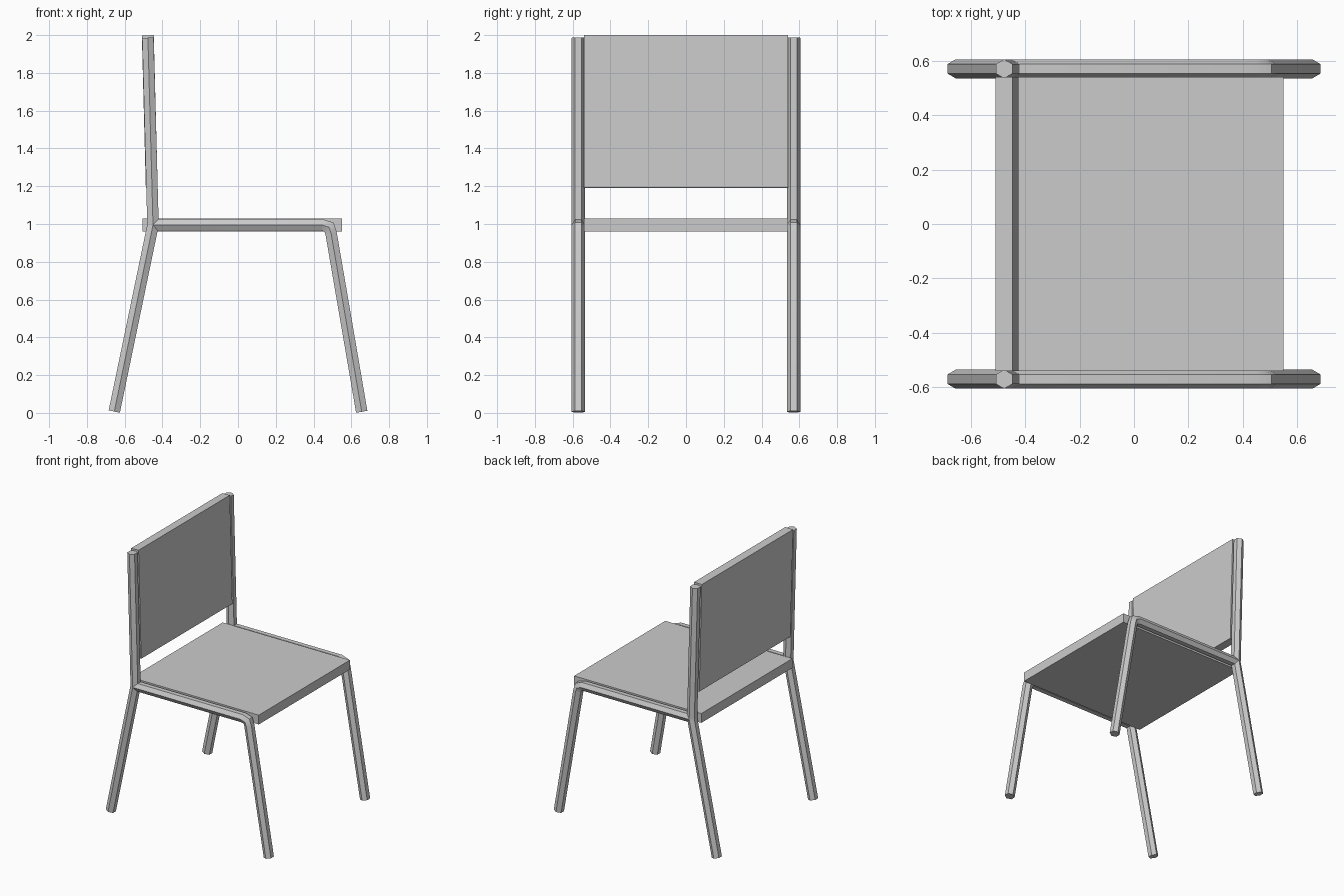
import bpy, bmesh, math
from mathutils import Vector

if "Cube" in bpy.data.objects:
    bpy.data.objects.remove(bpy.data.objects["Cube"])

TUBE_Y, RADIUS, SIDES = 0.57, 0.035, 6


def make_object(name, bm):
    bmesh.ops.recalc_face_normals(bm, faces=bm.faces)
    mesh = bpy.data.meshes.new(name)
    bm.to_mesh(mesh)
    bm.free()
    ob = bpy.data.objects.new(name, mesh)
    bpy.context.collection.objects.link(ob)
    return ob


def tube(name, path, y):
    """Sweep a hexagon along an xz path with mitred bends."""
    bm = bmesh.new()
    pts = [Vector(p) for p in path]
    dirs = [(b - a).normalized() for a, b in zip(pts, pts[1:])]
    rings = []
    for i, p in enumerate(pts):
        d0, d1 = dirs[max(i - 1, 0)], dirs[min(i, len(dirs) - 1)]
        t = (d0 + d1).normalized()
        n = Vector((-t.y, t.x)) / t.dot(d1)
        ring = []
        for k in range(SIDES):
            a = 2 * math.pi * k / SIDES
            q = p + n * RADIUS * math.sin(a)
            ring.append(bm.verts.new((q.x, y + RADIUS * math.cos(a), q.y)))
        rings.append(ring)
    for r0, r1 in zip(rings, rings[1:]):
        for k in range(SIDES):
            j = (k + 1) % SIDES
            bm.faces.new((r0[k], r0[j], r1[j], r1[k]))
    bm.faces.new(rings[0])
    bm.faces.new(rings[-1])
    return make_object(name, bm)


def panel(name, profile, half_width):
    """Extrude an xz profile across the chair."""
    bm = bmesh.new()
    face = bm.faces.new([bm.verts.new((x, -half_width, z)) for x, z in profile])
    ext = bmesh.ops.extrude_face_region(bm, geom=[face])
    moved = [g for g in ext["geom"] if isinstance(g, bmesh.types.BMVert)]
    bmesh.ops.translate(bm, verts=moved, vec=(0, 2 * half_width, 0))
    return make_object(name, bm)


# Tubular side frames
for side, y in (("near", -TUBE_Y), ("far", TUBE_Y)):
    tube(f"{side}_back_leg_and_post",
         [(-0.655, 0.007), (-0.45, 0.995), (-0.477, 1.986)], y)
    rail = tube(f"{side}_seat_rail_and_front_leg",
                [(-0.45, 0.995), (0.445, 0.995), (0.482, 0.983),
                 (0.493, 0.95), (0.655, 0.006)], y)
    bpy.ops.object.select_all(action='DESELECT')
    rail.select_set(True)
    bpy.context.view_layer.objects.active = rail
    bpy.ops.object.shade_smooth_by_angle(angle=math.radians(50))

# Seat and tilted backrest
panel("seat", [(-0.505, 0.96), (0.55, 0.96), (0.55, 1.03), (-0.505, 1.03)], 0.54)
panel("backrest", [(-0.488, 1.19), (-0.425, 1.192), (-0.446, 2.0), (-0.509, 1.998)], 0.54)
